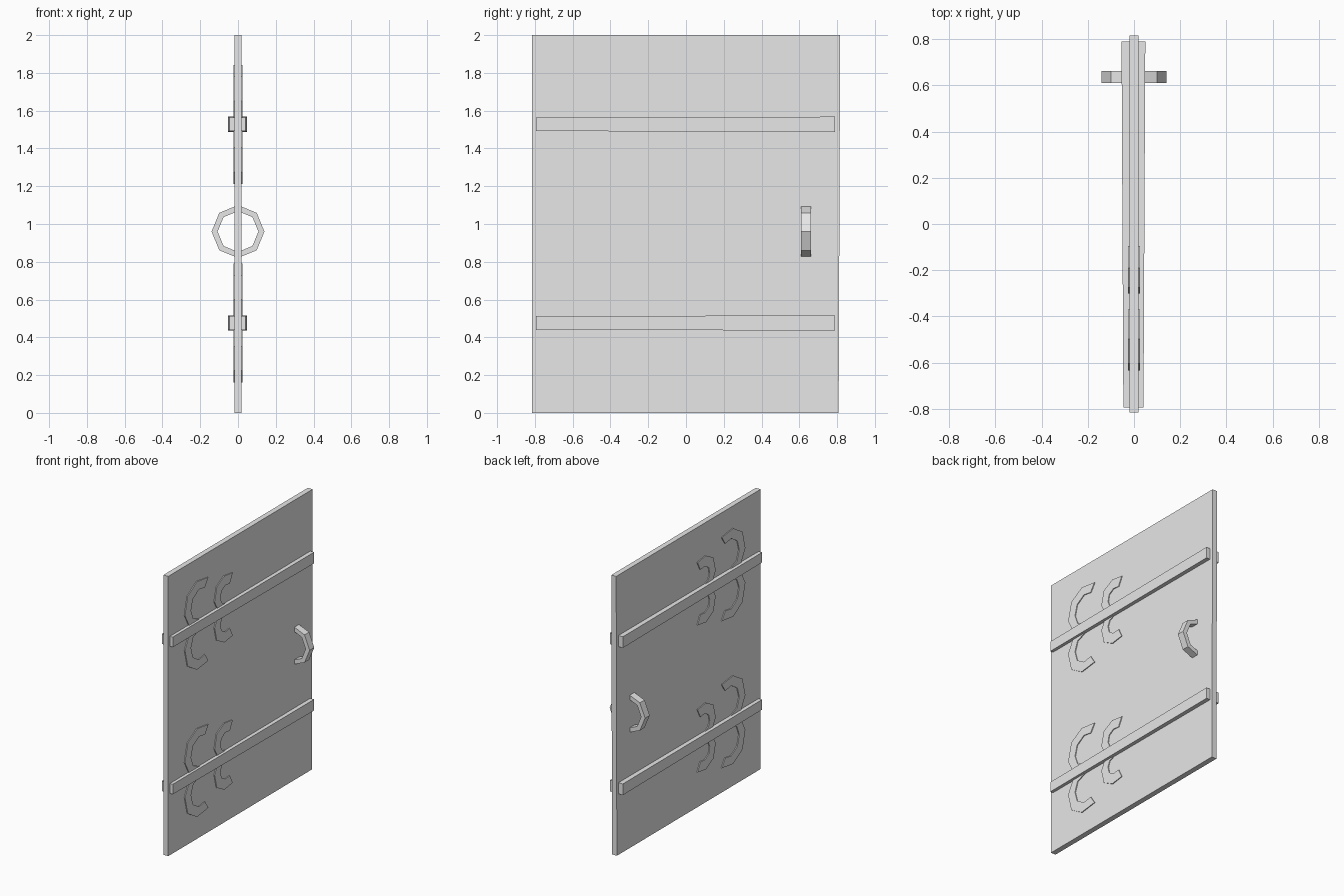
import bpy, bmesh
from math import sin, cos, tau

cube = bpy.data.objects.get("Cube")
if cube:
    bpy.data.objects.remove(cube, do_unlink=True)

grey = bpy.data.materials.new("plain_grey")
grey.use_nodes = True
colour = (0.8, 0.8, 0.8, 1)
grey.diffuse_color = colour
grey.node_tree.nodes["Principled BSDF"].inputs["Base Color"].default_value = colour


def make(name, bm):
    bmesh.ops.recalc_face_normals(bm, faces=bm.faces)
    mesh = bpy.data.meshes.new(name)
    bm.to_mesh(mesh)
    bm.free()
    mesh.materials.append(grey)
    obj = bpy.data.objects.new(name, mesh)
    bpy.context.collection.objects.link(obj)
    return obj


def plate(name, profile, x0, x1):
    """Extrude a (y, z) outline through the door thickness."""
    bm = bmesh.new()
    face = bm.faces.new([bm.verts.new((x0, y, z)) for y, z in profile])
    out = bmesh.ops.extrude_face_region(bm, geom=[face])["geom"]
    for v in out:
        if isinstance(v, bmesh.types.BMVert):
            v.co.x = x1
    return make(name, bm)


# Door panel, very slightly narrower at the foot
plate("door_panel", [(-.815, 0), (.808, 0), (.816, 2), (-.815, 2)], -.019, .019)

# Scroll outlines, with heights measured from the strap centre
large_scroll = [(-.37, .298), (-.498, .315), (-.603, .252), (-.635, .124), (-.57, 0),
                (-.44, 0), (-.47, .038), (-.54, .066), (-.566, .134), (-.545, .208),
                (-.476, .251), (-.408, .24)]
small_scroll = [(-.095, .224), (-.19, .238), (-.275, .192), (-.3, .092), (-.25, 0),
                (-.15, 0), (-.18, .039), (-.217, .055), (-.233, .092), (-.222, .14),
                (-.18, .166), (-.127, .161)]

# Upper and lower hinges: a strap with mirrored pairs of scrolls
for level, height in (("lower", .476), ("upper", 1.528)):
    strap = plate(level + "_hinge_strap",
                  [(-.795, height - .036), (.79, height - .04),
                   (.79, height + .04), (-.795, height + .036)], -.05, .045)
    for v in strap.data.vertices:
        v.co.x += (.004 if v.co.x > 0 else -.004) * v.co.y / .8
    for size, outline in (("large", large_scroll), ("small", small_scroll)):
        for side, flip in (("top", 1), ("bottom", -1)):
            plate(f"{level}_{size}_scroll_{side}",
                  [(y, height + flip * z) for y, z in outline], -.025, .025)

# Eight-sided ring handle passing through the panel
bm = bmesh.new()
section = [(.14, .61), (.14, .662), (.108, .662), (.108, .61)]
rings = [[bm.verts.new((r * cos(i * tau / 8), y, .96 + r * sin(i * tau / 8)))
          for r, y in section] for i in range(8)]
for i in range(8):
    a, b = rings[i], rings[(i + 1) % 8]
    for j in range(4):
        k = (j + 1) % 4
        bm.faces.new((a[j], a[k], b[k], b[j]))
make("ring_handle", bm)
